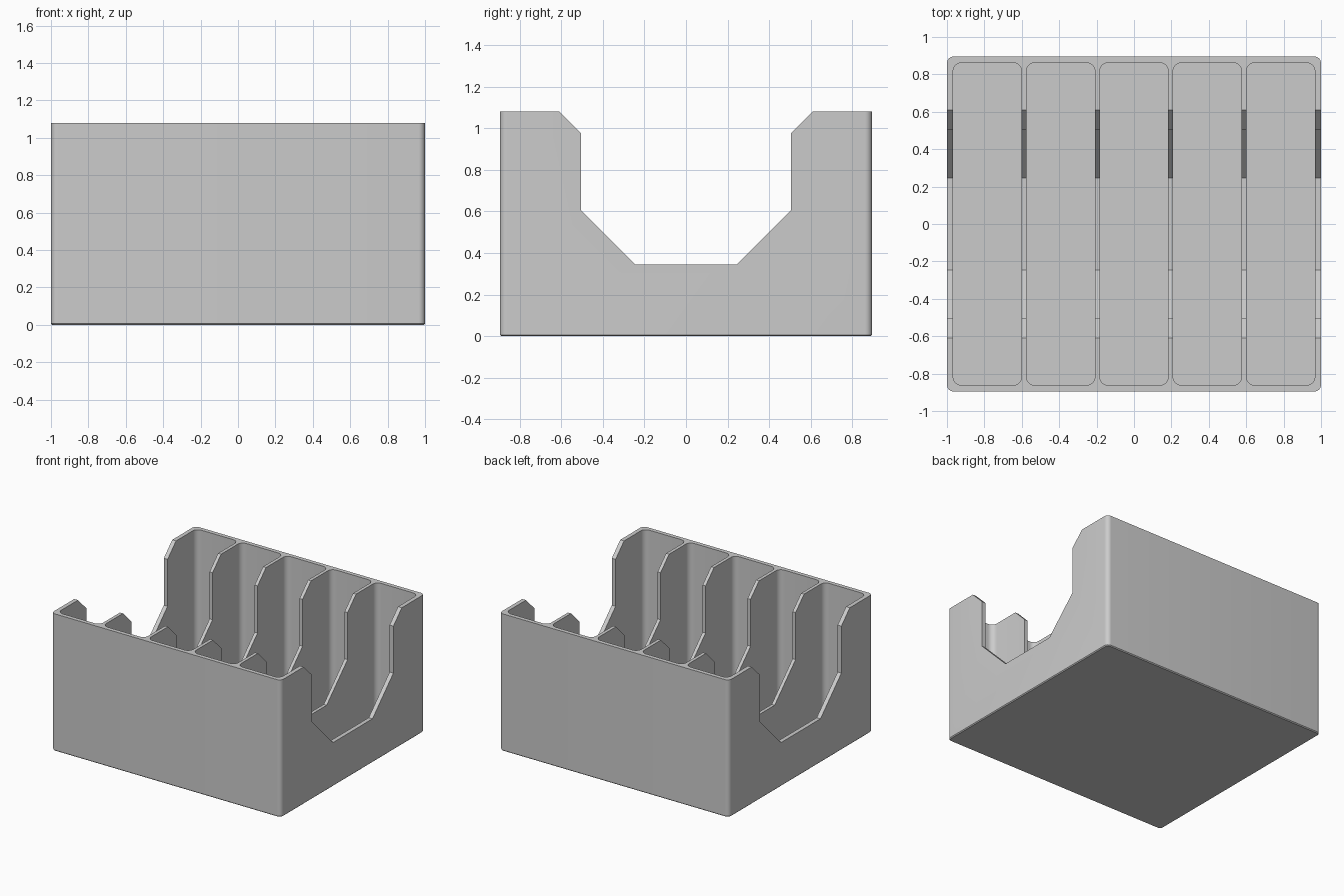
import bpy, bmesh, math

cube = bpy.data.objects.get("Cube")
if cube:
    bpy.data.objects.remove(cube, do_unlink=True)

grey = bpy.data.materials.new("plain_grey")
grey.use_nodes = True
colour = (0.6, 0.6, 0.6, 1)
grey.diffuse_color = colour
grey.node_tree.nodes["Principled BSDF"].inputs["Base Color"].default_value = colour

WIDTH, DEPTH, HEIGHT = 2.0, 1.79, 1.08
WALL, FLOOR, COUNT, PITCH = 0.033, 0.033, 5, 0.392
POCKET = (0.366, DEPTH - 2 * WALL)


def loft(name, rings):
    """Closed solid through matching rings of points."""
    bm = bmesh.new()
    loops = [[bm.verts.new(p) for p in ring] for ring in rings]
    n = len(loops[0])
    bm.faces.new(loops[0][::-1])
    bm.faces.new(loops[-1])
    for a, b in zip(loops, loops[1:]):
        for i in range(n):
            j = (i + 1) % n
            bm.faces.new((a[i], a[j], b[j], b[i]))
    bmesh.ops.recalc_face_normals(bm, faces=bm.faces)
    mesh = bpy.data.meshes.new(name)
    bm.to_mesh(mesh)
    bm.free()
    mesh.materials.append(grey)
    obj = bpy.data.objects.new(name, mesh)
    bpy.context.collection.objects.link(obj)
    return obj


def rounded(cx, w, d, z, r, steps=8):
    """Rounded rectangle ring at height z."""
    ring = []
    for k, (sx, sy) in enumerate(((1, 1), (-1, 1), (-1, -1), (1, -1))):
        for s in range(steps + 1):
            a = math.pi / 2 * (k + s / steps)
            ring.append((cx + sx * (w / 2 - r) + r * math.cos(a),
                         sy * (d / 2 - r) + r * math.sin(a), z))
    return ring


# Outer block with a fine chamfer under its foot
rack = loft("divided_rack", [
    rounded(0, WIDTH - 0.014, DEPTH - 0.014, 0, 0.028),
    rounded(0, WIDTH, DEPTH, 0.007, 0.035),
    rounded(0, WIDTH, DEPTH, HEIGHT, 0.035)])

# Five rounded pockets
cutters = []
for i in range(COUNT):
    x = (i - (COUNT - 1) / 2) * PITCH
    cutters.append(loft(f"pocket_cutter_{i + 1}", [
        rounded(x, *POCKET, z, 0.045) for z in (FLOOR, HEIGHT + 0.2)]))

# Stepped notch through every divider and both side walls
half = [(0.245, 0.345), (0.505, 0.605), (0.505, 0.975), (0.61, HEIGHT), (0.61, HEIGHT + 0.1)]
profile = half + [(-y, z) for y, z in reversed(half)]
cutters.append(loft("notch_cutter", [[(x, y, z) for y, z in profile] for x in (-1.2, 1.2)]))

bpy.context.view_layer.objects.active = rack
rack.select_set(True)
for cutter in cutters:
    cutter.hide_render = True
    mod = rack.modifiers.new("cut", "BOOLEAN")
    mod.operation, mod.solver, mod.object = "DIFFERENCE", "EXACT", cutter
    bpy.ops.object.modifier_apply(modifier=mod.name)
    bpy.data.objects.remove(cutter, do_unlink=True)

bpy.ops.object.select_all(action="DESELECT")
rack.select_set(True)
bpy.ops.object.shade_smooth_by_angle(angle=math.radians(30))
